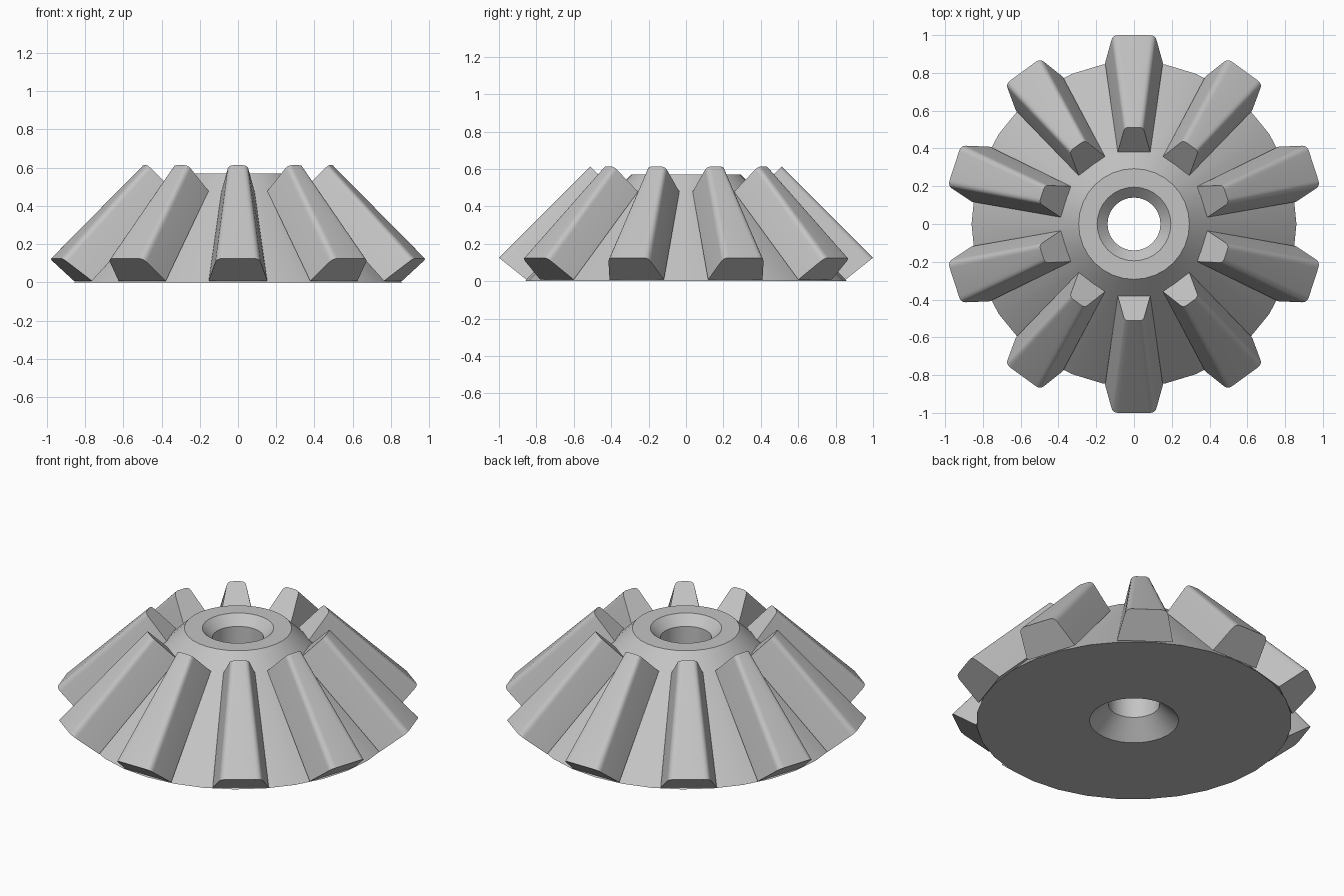
import bpy, bmesh, math
from mathutils import Matrix, Vector

cube = bpy.data.objects.get("Cube")
if cube:
    bpy.data.objects.remove(cube, do_unlink=True)

TEETH = 10
SEGMENTS = 32

steel = bpy.data.materials.new("grey_steel")
steel.use_nodes = True
GREY = (0.55, 0.55, 0.55, 1)
steel.diffuse_color = GREY
steel.node_tree.nodes["Principled BSDF"].inputs["Base Color"].default_value = GREY


def make_object(name, bm, angle):
    bmesh.ops.recalc_face_normals(bm, faces=bm.faces)
    mesh = bpy.data.meshes.new(name)
    bm.to_mesh(mesh)
    bm.free()
    mesh.materials.append(steel)
    obj = bpy.data.objects.new(name, mesh)
    bpy.context.collection.objects.link(obj)
    bpy.ops.object.select_all(action='DESELECT')
    obj.select_set(True)
    bpy.context.view_layer.objects.active = obj
    bpy.ops.object.shade_smooth_by_angle(angle=math.radians(angle))
    return obj


# Conical body with a chamfered bore: closed (radius, height) profile, revolved
profile = [(0.86, 0), (0.293, 0.57), (0.195, 0.57), (0.14, 0.515), (0.14, 0.1), (0.243, 0)]
bm = bmesh.new()
rings = []
for i in range(SEGMENTS):
    a = math.tau * i / SEGMENTS
    rings.append([bm.verts.new((r * math.cos(a), r * math.sin(a), z)) for r, z in profile])
for i, ring in enumerate(rings):
    following = rings[(i + 1) % SEGMENTS]
    for j in range(len(profile)):
        k = (j + 1) % len(profile)
        bm.faces.new((ring[j], following[j], following[k], ring[k]))
make_object("gear_body", bm, 30)


def tooth_section(bm, root, tip, root_half, tip_half, corner):
    """Trapezoid with rounded tip corners, from root to tip (radius, height)."""
    root, tip = Vector(root), Vector(tip)
    height = (tip - root).length
    # Bend each sharp tip corner into a quadratic arc
    flank = Vector((root_half - tip_half, -height)).normalized()
    sharp = Vector((tip_half, height))
    start, end = sharp + flank * corner, sharp - Vector((corner, 0))
    half = [Vector((root_half, 0))]
    for i in range(6):
        t = i / 5
        half.append(start * (1 - t) ** 2 + sharp * 2 * t * (1 - t) + end * t * t)
    points = half + [Vector((-p.x, p.y)) for p in reversed(half)]
    verts = []
    for p in points:
        q = root.lerp(tip, p.y / height)
        verts.append(bm.verts.new((p.x, -q.x, q.y)))
    return verts


# Tapered teeth lofted along the cone from the wide rim end to the narrow hub end
bm = bmesh.new()
outer = tooth_section(bm, (0.853, 0.008), (1.0, 0.125), 0.153, 0.112, 0.032)
inner = tooth_section(bm, (0.38, 0.478), (0.512, 0.613), 0.086, 0.049, 0.026)
count = len(outer)
for i in range(count):
    j = (i + 1) % count
    bm.faces.new((outer[i], outer[j], inner[j], inner[i]))
bm.faces.new(outer)
bm.faces.new(inner)
first = make_object("tooth_1", bm, 35)

for i in range(1, TEETH):
    tooth = first.copy()
    tooth.name = f"tooth_{i + 1}"
    tooth.matrix_world = Matrix.Rotation(math.tau * i / TEETH, 4, 'Z')
    bpy.context.collection.objects.link(tooth)
